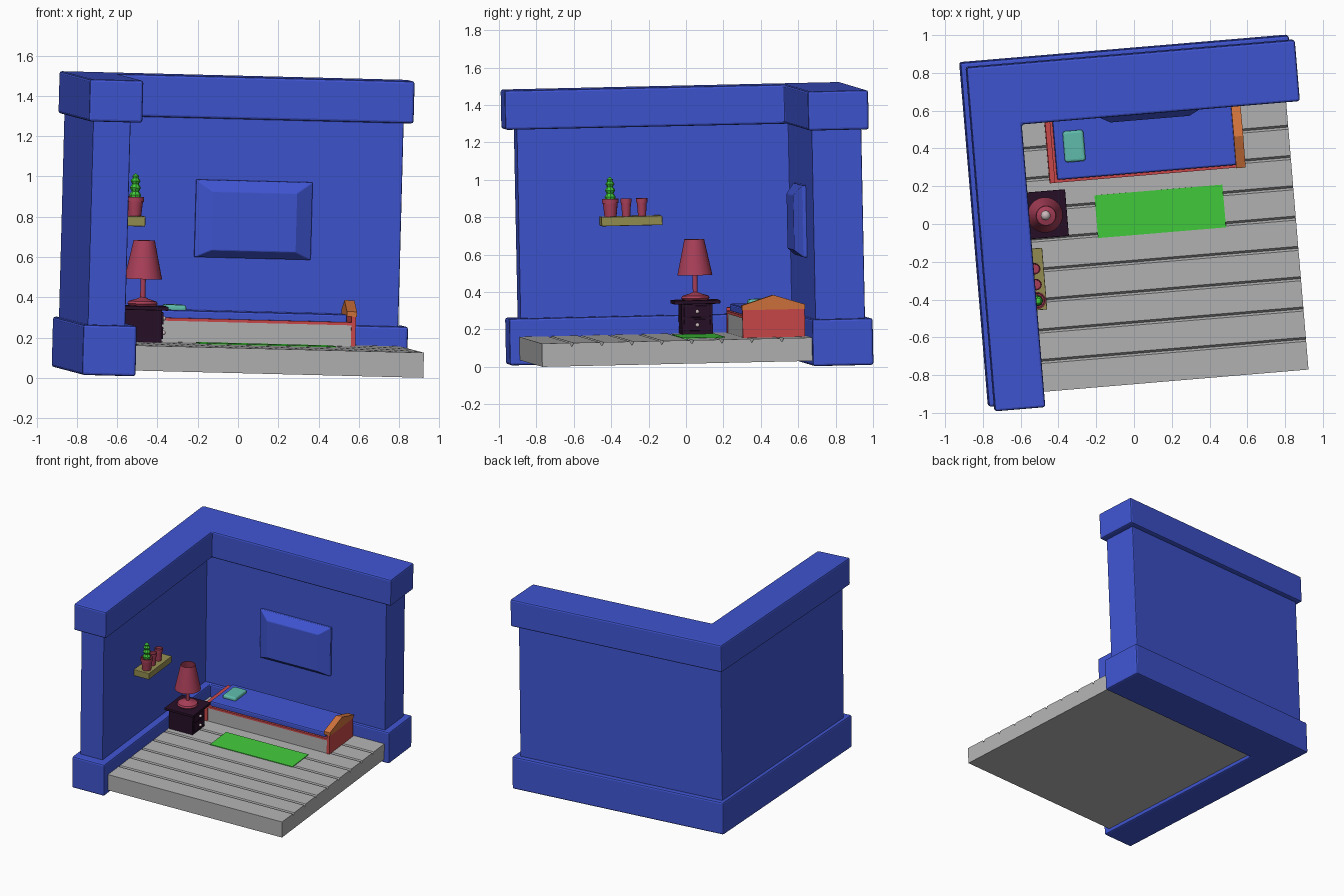
import bpy, bmesh, math
from mathutils import Matrix, Vector

if "Cube" in bpy.data.objects:
    bpy.data.objects.remove(bpy.data.objects["Cube"])

# Room frame: slight turn about z and slight tilt
a = math.radians(4.8)
eu = Vector((math.cos(a), math.sin(a), -0.025)).normalized()
ev = Vector((-math.sin(a), math.cos(a), 0.022))
ew = eu.cross(ev).normalized()
ev = ew.cross(eu)
ROOM = Matrix((eu, ev, ew)).transposed().to_4x4()
ROOM.translation = (0, 0, 0.0125)


def colour(name, rgb):
    m = bpy.data.materials.new(name)
    m.diffuse_color = (*rgb, 1)
    m.use_nodes = True
    m.node_tree.nodes["Principled BSDF"].inputs["Base Color"].default_value = m.diffuse_color
    return m


BLUE = colour("wall_blue", (0.05, 0.09, 0.64))
GREY = colour("board_grey", (0.45, 0.45, 0.45))
GREEN = colour("leaf_green", (0.055, 0.60, 0.045))
BERRY = colour("raspberry", (0.40, 0.05, 0.10))
RED = colour("bed_red", (0.60, 0.065, 0.07))
ORANGE = colour("orange", (0.63, 0.17, 0.045))
TEAL = colour("pillow_teal", (0.115, 0.50, 0.42))
OLIVE = colour("shelf_olive", (0.30, 0.27, 0.085))
DARK = colour("dark_wood", (0.02, 0.005, 0.02))
PALE = colour("pale_pink", (0.60, 0.48, 0.50))


def finish(name, bm, mat, bevel=0, segs=2, smooth=False):
    bmesh.ops.recalc_face_normals(bm, faces=bm.faces)
    me = bpy.data.meshes.new(name)
    bm.to_mesh(me)
    bm.free()
    me.materials.append(mat)
    ob = bpy.data.objects.new(name, me)
    bpy.context.collection.objects.link(ob)
    ob.matrix_world = ROOM
    if bevel:
        mod = ob.modifiers.new("bevel", 'BEVEL')
        mod.width, mod.segments = bevel, segs
    if smooth:
        bpy.context.view_layer.objects.active = ob
        ob.select_set(True)
        bpy.ops.object.shade_smooth_by_angle(angle=math.radians(35))
        ob.select_set(False)
    return ob


def prism(name, pts, offset, mat, **kw):
    """Extrude a closed 3D outline along an offset."""
    bm = bmesh.new()
    f = bm.faces.new([bm.verts.new(p) for p in pts])
    r = bmesh.ops.extrude_face_region(bm, geom=[f])
    vs = [g for g in r["geom"] if isinstance(g, bmesh.types.BMVert)]
    bmesh.ops.translate(bm, verts=vs, vec=offset)
    return finish(name, bm, mat, **kw)


def box(name, u, v, w, mat, **kw):
    pts = [(u[0], v[0], w[0]), (u[1], v[0], w[0]), (u[1], v[1], w[0]), (u[0], v[1], w[0])]
    return prism(name, pts, (0, 0, w[1] - w[0]), mat, **kw)


def lathe(name, centre, profile, mat, sides=24):
    """Revolve (radius, height) points about a vertical axis."""
    bm = bmesh.new()
    vs = [bm.verts.new((r, 0, h)) for r, h in profile]
    es = [bm.edges.new(p) for p in zip(vs, vs[1:])]
    bmesh.ops.spin(bm, geom=vs + es, cent=(0, 0, 0), axis=(0, 0, 1),
                   angle=2 * math.pi, steps=sides)
    bmesh.ops.remove_doubles(bm, verts=bm.verts, dist=1e-4)
    bmesh.ops.translate(bm, verts=bm.verts, vec=centre)
    return finish(name, bm, mat, smooth=True)


def ball(name, centre, r, mat):
    bm = bmesh.new()
    bmesh.ops.create_uvsphere(bm, u_segments=16, v_segments=8, radius=r)
    bmesh.ops.translate(bm, verts=bm.verts, vec=centre)
    return finish(name, bm, mat, smooth=True)


def corner_wall(name, u0, u_in, u1, v0, v_in, v1, w, bevel):
    pts = [(u0, v0), (u_in, v0), (u_in, v_in), (u1, v_in), (u1, v1), (u0, v1)]
    prism(name, [(x, y, w[0]) for x, y in pts], (0, 0, w[1] - w[0]), BLUE, bevel=bevel)


# Walls with matching base and top mouldings
corner_wall("skirting", -0.852, -0.585, 0.893, -0.895, 0.607, 0.932, (0, 0.25), 0.012)
corner_wall("walls", -0.825, -0.638, 0.845, -0.83, 0.628, 0.895, (0.2, 1.3), 0.006)
corner_wall("top_moulding", -0.852, -0.585, 0.893, -0.895, 0.607, 0.932, (1.26, 1.47), 0.012)

# Floor boards as one grooved profile
N, V0, V1, TOP, G = 9, -0.842, 0.607, 0.152, 0.011
step = (V1 - V0) / N
prof = [(V1, 0.0275), (V0, 0.0275)]
for i in range(N):
    s = V0 + i * step
    prof += [(s, TOP - 0.02)] if i else []
    prof += [(s + (G if i else 0), TOP), (s + step - (G if i < N - 1 else 0), TOP)]
prism("floor_boards", [(-0.60, v, w) for v, w in prof], (1.453, 0, 0), GREY)
box("rug", (-0.2, 0.48), (-0.055, 0.172), (0.15, 0.157), GREEN)

# Raised panel on the back wall
bm = bmesh.new()
rings = []
for hu, w0, w1, v in ((0.29, 0.57, 0.955, 0.64), (0.29, 0.57, 0.955, 0.61), (0.21, 0.607, 0.90, 0.566)):
    rings.append([bm.verts.new((0.108 + x * hu, v, w)) for x, w in
                  ((-1, w0), (1, w0), (1, w1), (-1, w1))])
for A, B in zip(rings, rings[1:]):
    for i in range(4):
        j = (i + 1) % 4
        bm.faces.new((A[i], A[j], B[j], B[i]))
bm.faces.new(rings[0])
bm.faces.new(rings[-1])
finish("wall_panel", bm, BLUE, bevel=0.004)

# Bed
box("bed_side", (-0.425, 0.585), (0.263, 0.59), (0.15, 0.26), GREY)
box("bed_rail", (-0.43, 0.60), (0.258, 0.592), (0.257, 0.272), RED)
box("bed_foot", (0.58, 0.602), (0.258, 0.592), (0.15, 0.315), RED)
box("bed_head", (-0.432, -0.405), (0.258, 0.592), (0.15, 0.29), RED)
box("mattress", (-0.393, 0.56), (0.273, 0.592), (0.265, 0.31), BLUE, bevel=0.01)
prism("foot_gable", [(0.556, 0.256, 0.30), (0.556, 0.594, 0.30), (0.556, 0.594, 0.325),
                     (0.556, 0.425, 0.378), (0.556, 0.256, 0.325)], (0.05, 0, 0), ORANGE)
box("pillow", (-0.345, -0.235), (0.362, 0.527), (0.30, 0.335), TEAL, bevel=0.014, segs=3)

# Nightstand with two drawers
CU, CV = -0.477, 0.097
box("nightstand_body", (-0.58, -0.385), (CV - 0.083, CV + 0.083), (0.15, 0.315), DARK)
box("nightstand_top", (CU - 0.12, CU + 0.12), (CV - 0.124, CV + 0.124), (0.312, 0.332), DARK, bevel=0.004)
for i, w in enumerate((0.2, 0.272)):
    box(f"drawer_{i + 1}", (-0.39, -0.376), (CV - 0.07, CV + 0.07), (w - 0.031, w + 0.031), DARK, bevel=0.004)
    ball(f"drawer_knob_{i + 1}", (-0.369, CV, w), 0.011, PALE)

# Lamp
lathe("lamp_stand", (CU, CV, 0.33), [(0, 0), (0.065, 0), (0.076, 0.012), (0.07, 0.024), (0.03, 0.036),
                                     (0.013, 0.044), (0.013, 0.23), (0, 0.23)], BERRY)
lathe("lamp_shade", (CU, CV, 0.465), [(0.094, 0), (0.053, 0.192), (0.049, 0.192), (0.089, 0.0), (0.094, 0)], BERRY)
ball("lamp_bulb", (CU, CV, 0.575), 0.026, PALE)

# Shelf, pots and cactus
box("shelf", (-0.66, -0.515), (-0.395, -0.068), (0.735, 0.785), OLIVE, bevel=0.004)
SU = -0.565
for i, (v, r) in enumerate(((-0.342, 0.045), (-0.2575, 0.03), (-0.173, 0.03))):
    lathe(f"pot_{i + 1}", (SU, v, 0.785),
          [(0, 0), (r * 0.72, 0), (r * 0.88, 0.072), (r, 0.072), (r, 0.095), (r * 0.85, 0.095),
           (r * 0.8, 0.08), (0, 0.08)], BERRY, 16)
lathe("cactus", (SU, -0.342, 0.86),
      [(0, 0), (0.022, 0.005), (0.03, 0.03), (0.018, 0.048), (0.028, 0.066), (0.016, 0.084),
       (0.025, 0.1), (0.014, 0.114), (0.017, 0.124), (0, 0.138)], GREEN, 8)
